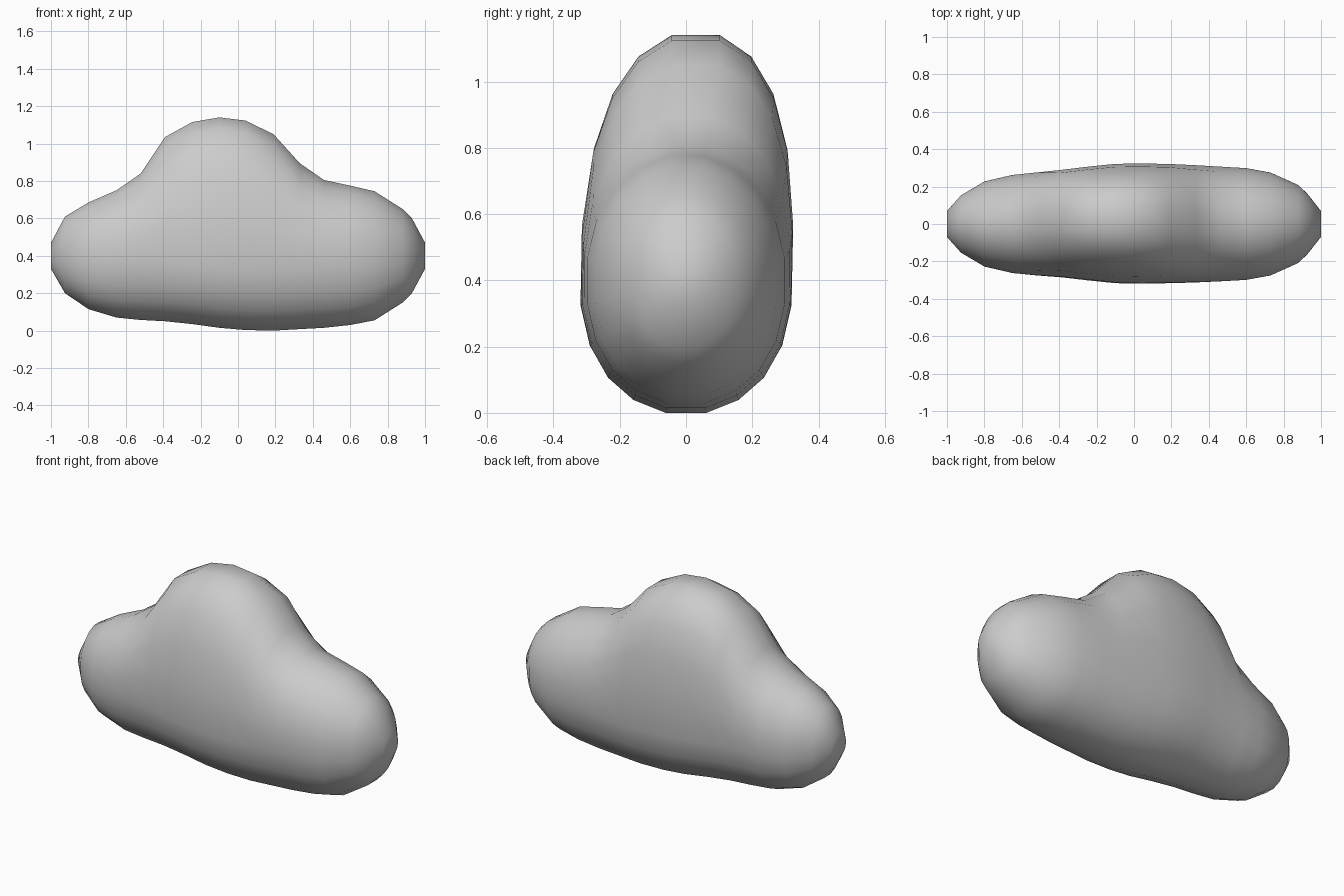
import bpy, bmesh
from math import sin, cos, pi, copysign

if "Cube" in bpy.data.objects:
    bpy.data.objects.remove(bpy.data.objects["Cube"])

# Cross-sections along the cloud: x, bottom z, top z, half depth in y
stations = [
    (-1.0, .33, .47, .07), (-.925, .20, .61, .155), (-.80, .115, .685, .23),
    (-.65, .07, .75, .265), (-.52, .057, .84, .278), (-.39, .05, 1.035, .288),
    (-.245, .035, 1.115, .305), (-.10, .015, 1.14, .32), (.04, .003, 1.123, .322),
    (.19, 0, 1.05, .32), (.33, .008, .895, .316), (.46, .015, .805, .31),
    (.60, .03, .775, .302), (.73, .055, .745, .278), (.88, .15, .65, .21),
    (.93, .20, .60, .16), (1.0, .33, .47, .07)]
SIDES = 20


def power(v, n):
    return copysign(abs(v) ** (2 / n), v)


def section(bm, x, bottom, top, depth):
    """Rounded ring; the tall middle puff is fuller and leans slightly back."""
    puff = min(1, max(0, (top - .78) / .3))
    mid = (bottom + min(top, .80)) / 2
    ring = []
    for i in range(SIDES):
        a = 2 * pi * (i + .5) / SIDES
        c, s = cos(a), sin(a)
        n = 2.1 + .4 * puff if s > 0 else 2.25
        height = top - mid if s > 0 else mid - bottom
        # scale so the flat top and bottom edges reach the full height
        peak = power(cos(pi / SIDES), n)
        lift = power(s, n) / (peak if i in (4, 5, 14, 15) else 1)
        y = depth * power(c, n) + .03 * puff * max(0, s)
        ring.append(bm.verts.new((x, y, mid + height * lift)))
    return ring


# Cloud body
bm = bmesh.new()
rings = [section(bm, *s) for s in stations]
for a, b in zip(rings, rings[1:]):
    for i in range(SIDES):
        j = (i + 1) % SIDES
        bm.faces.new((a[i], a[j], b[j], b[i]))
bm.faces.new(rings[0])
bm.faces.new(rings[-1])
bmesh.ops.recalc_face_normals(bm, faces=bm.faces)
for f in bm.faces:
    f.smooth = True
mesh = bpy.data.meshes.new("cloud")
bm.to_mesh(mesh)
bm.free()
cloud = bpy.data.objects.new("cloud", mesh)
bpy.context.collection.objects.link(cloud)
